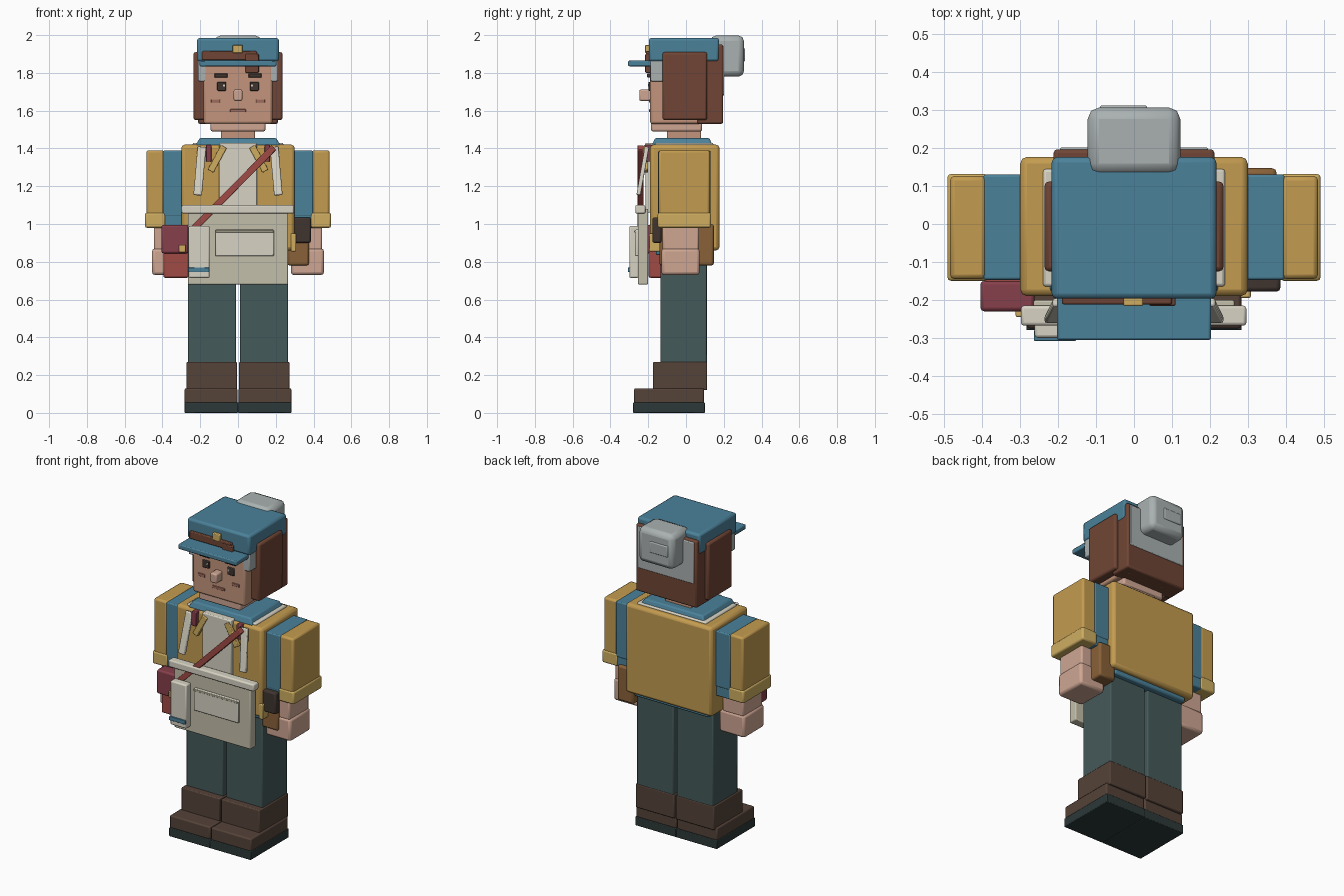
import bpy, math
from mathutils import Vector

COL = dict(gold=(.55, .33, .08), cuff=(.62, .42, .12), blue=(.07, .22, .32), skin=(.62, .38, .29),
           hair=(.16, .06, .035), grey=(.4, .44, .44), cream=(.68, .65, .55), apron=(.55, .52, .4),
           trouser=(.06, .1, .1), boot=(.09, .055, .04), sole=(.025, .04, .04), red=(.35, .07, .06),
           maroon=(.24, .05, .07), brown=(.25, .12, .04), dark=(.05, .035, .03), lip=(.35, .15, .11),
           face=(.55, .3, .2))
MATS = {}
for n, c in COL.items():
    MATS[n] = bpy.data.materials.new(n)
    MATS[n].diffuse_color = (*c, 1)


def box(name, col, x, y, z, bev=.01, rot=None, taper=1):
    """Bevelled box from (min, max) ranges; rot turns it about its centre."""
    c = Vector((sum(x) / 2, sum(y) / 2, sum(z) / 2))
    bpy.ops.mesh.primitive_cube_add(size=1, location=c)
    o = bpy.context.object
    o.name = name
    s = Vector((x[1] - x[0], y[1] - y[0], z[1] - z[0]))
    for v in o.data.vertices:
        t = taper if v.co.z > 0 else 1
        v.co = Vector((v.co.x * s.x * t, v.co.y * s.y * t, v.co.z * s.z))
    if rot:
        o.rotation_euler = rot
    o.data.materials.append(MATS[col])
    m = o.modifiers.new("edge", 'BEVEL')
    m.width = min(bev, min(s) * .3)
    m.segments = 2
    bpy.ops.object.shade_smooth_by_angle(angle=math.radians(30))
    return o


def pair(name, col, x, y, z, bev=.01, rot=None):
    """The same box on both sides of x = 0."""
    box("left_" + name, col, x, y, z, bev, rot)
    r = (rot[0], -rot[1], -rot[2]) if rot else None
    box("right_" + name, col, (-x[1], -x[0]), y, z, bev, r)


def bar(name, col, a, b, width, y):
    """Flat strap in the front plane between two (x, z) points."""
    dx, dz = b[0] - a[0], b[1] - a[1]
    h = math.hypot(dx, dz) / 2
    cx, cz = (a[0] + b[0]) / 2, (a[1] + b[1]) / 2
    box(name, col, (cx - width / 2, cx + width / 2), y, (cz - h, cz + h), .004,
        (0, math.atan2(dx, dz), 0))


# legs and boots
pair("trouser_leg", 'trouser', (.01, .265), (-.135, .11), (.26, .88), .006)
pair("boot_shaft", 'boot', (.005, .272), (-.175, .112), (.12, .27), .006)
pair("boot_foot", 'boot', (.003, .283), (-.275, .095), (.05, .13), .008)
pair("boot_sole", 'sole', (0, .284), (-.28, .10), (0, .055), .004)

# torso and collar
box("shirt_hem", 'blue', (-.26, .26), (-.16, .145), (.835, .95))
box("jacket", 'gold', (-.3, .3), (-.19, .177), (.86, 1.42), .018)
box("shirt_yoke", 'cream', (-.24, .24), (-.165, .145), (1.40, 1.43), .008)
box("collar", 'blue', (-.225, .225), (-.18, .14), (1.415, 1.455), .008, taper=.9)

# sleeves and hands
pair("outer_sleeve", 'gold', (.39, .485), (-.145, .127), (1.04, 1.39), .012)
pair("inner_sleeve", 'blue', (.28, .397), (-.147, .13), (1.04, 1.388), .006)
pair("outer_cuff", 'cuff', (.385, .492), (-.15, .132), (.98, 1.06), .01)
pair("inner_cuff", 'blue', (.29, .41), (-.146, .128), (.98, 1.06), .006)
pair("wrist", 'skin', (.3, .446), (-.125, .068), (.86, 1.0), .01)
pair("hand", 'skin', (.28, .455), (-.13, .072), (.73, .87), .015)

# apron with its bib, pocket and straps
box("bib", 'cream', (-.1, .1), (-.215, -.15), (1.06, 1.43), .006)
box("apron_skirt", 'apron', (-.265, .265), (-.255, -.2), (.68, 1.08), .006)
box("apron_band", 'cream', (-.298, .296), (-.268, -.215), (1.055, 1.1), .008)
box("apron_pocket", 'cream', (-.12, .19), (-.27, -.25), (.83, .97), .006)
box("pocket_edge", 'apron', (-.118, .188), (-.274, -.25), (.955, .967), .003)
pair("apron_strap", 'cream', (.18, .225), (-.24, -.218), (1.15, 1.41), .006, (math.radians(-10), math.radians(-5), 0))
bar("left_lapel", 'cuff', (.145, 1.28), (.075, 1.41), .035, (-.225, -.2))
bar("right_lapel", 'cuff', (-.145, 1.28), (-.075, 1.41), .035, (-.225, -.2))
pair("braid", 'maroon', (.14, .17), (-.22, -.18), (1.33, 1.42), .004)
bar("shoulder_strap", 'red', (.19, 1.405), (-.24, .97), .035, (-.257, -.225))
box("towel", 'cream', (-.262, -.15), (-.3, -.25), (.715, .99), .008)
box("towel_stripe", 'blue', (-.264, -.152), (-.308, -.28), (.745, .77), .003)

# bags at the hips
box("satchel", 'red', (-.395, -.26), (-.198, -.06), (.715, .99))
box("satchel_flap", 'maroon', (-.405, -.262), (-.23, -.15), (.845, .995))
box("satchel_clasp", 'cuff', (-.312, -.278), (-.245, -.22), (.85, .89), .004)
box("pouch", 'brown', (.262, .376), (-.14, .147), (.78, 1.0), .012)
box("pouch_cover", 'dark', (.29, .386), (-.178, -.13), (.9, 1.035))
box("pouch_clasp", 'cuff', (.28, .308), (-.195, -.13), (.855, .95), .005)

# head
box("neck", 'face', (-.09, .09), (-.1, .08), (1.42, 1.52), .006)
box("jaw", 'skin', (-.145, .145), (-.185, .085), (1.49, 1.545), .01)
box("head", 'face', (-.182, .182), (-.19, .15), (1.53, 1.9), .012)
box("nose", 'skin', (-.023, .023), (-.247, -.17), (1.652, 1.712), .008)
box("mouth", 'lip', (-.042, .042), (-.196, -.18), (1.592, 1.608), .003)
pair("eye", 'dark', (.063, .11), (-.199, -.18), (1.705, 1.752), .004)
pair("eye_glint", 'cream', (.068, .08), (-.202, -.18), (1.727, 1.74), .002)
pair("eyebrow", 'dark', (.055, .125), (-.206, -.18), (1.775, 1.797), .004)
pair("cheek", 'lip', (.095, .143), (-.196, -.18), (1.642, 1.66), .003)

# hair, temples and bun
pair("side_hair", 'hair', (.15, .236), (-.125, .112), (1.55, 1.91), .012)
box("back_hair", 'hair', (-.212, .212), (.06, .197), (1.53, 1.95), .01)
pair("temple_hair", 'grey', (.165, .212), (-.188, -.1), (1.755, 1.87), .006)
box("back_panel", 'grey', (-.195, .195), (.18, .202), (1.68, 1.94), .005)
box("bun", 'grey', (-.122, .122), (.13, .307), (1.78, 1.998), .03)
box("bun_patch", 'grey', (-.09, .035), (.29, .313), (1.86, 1.93), .006)

# cap
box("cap_crown", 'blue', (-.217, .217), (-.197, .176), (1.86, 1.985), .014)
box("cap_visor", 'blue', (-.203, .203), (-.306, -.17), (1.835, 1.865), .006)
box("cap_band", 'hair', (-.19, .1), (-.212, -.18), (1.868, 1.915), .005)
box("band_tail", 'hair', (.04, .11), (-.216, -.18), (1.8, 1.9), .005)
box("cap_buckle", 'cuff', (-.028, .024), (-.216, -.18), (1.905, 1.948), .004)
